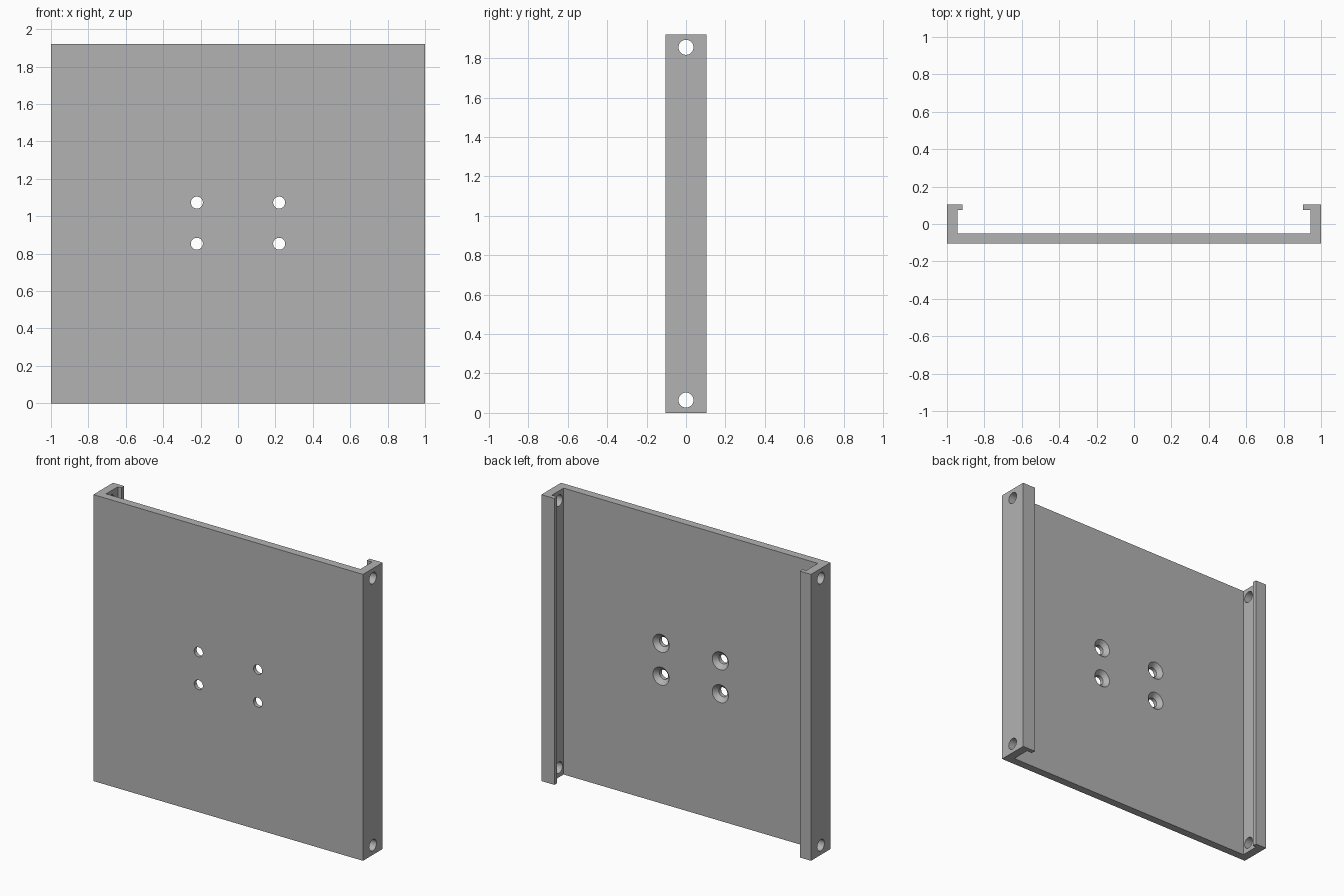
import bpy, bmesh, math
from mathutils import Matrix

cube = bpy.data.objects.get("Cube")
if cube:
    bpy.data.objects.remove(cube, do_unlink=True)

HEIGHT = 1.92
HALF_W, HALF_D = 1.0, 0.104
WALL_IN = 0.943       # inner face of the side walls
PLATE_IN = -0.05      # inner face of the plate
LIP_IN = 0.074        # inner face of the lips

grey = bpy.data.materials.new("plain_grey")
grey.use_nodes = True
colour = (0.45, 0.45, 0.45, 1)
grey.diffuse_color = colour
grey.node_tree.nodes["Principled BSDF"].inputs["Base Color"].default_value = colour


def make_object(name, bm):
    bmesh.ops.recalc_face_normals(bm, faces=bm.faces)
    mesh = bpy.data.meshes.new(name)
    bm.to_mesh(mesh)
    bm.free()
    mesh.materials.append(grey)
    obj = bpy.data.objects.new(name, mesh)
    bpy.context.collection.objects.link(obj)
    return obj


# Plate with side walls and inward lips, as one extruded channel profile
def side(sign, lip):
    return [(sign * HALF_W, -HALF_D), (sign * HALF_W, HALF_D),
            (sign * lip, HALF_D), (sign * lip, LIP_IN),
            (sign * WALL_IN, LIP_IN), (sign * WALL_IN, PLATE_IN)]


outline = side(1, 0.904) + side(-1, 0.917)[::-1]
bm = bmesh.new()
base = bm.faces.new([bm.verts.new((x, y, 0)) for x, y in outline])
top = bmesh.ops.extrude_face_region(bm, geom=[base])["geom"]
bmesh.ops.translate(bm, vec=(0, 0, HEIGHT),
                    verts=[v for v in top if isinstance(v, bmesh.types.BMVert)])
panel = make_object("mounting_panel", bm)


# Round cutters, turned to run along y or x
def cutter(name, r_start, r_end, length, axis, centre):
    bm = bmesh.new()
    turn = (Matrix.Rotation(-math.pi / 2, 4, 'X') if axis == 'Y'
            else Matrix.Rotation(math.pi / 2, 4, 'Y'))
    bmesh.ops.create_cone(bm, cap_ends=True, segments=40, radius1=r_start,
                          radius2=r_end, depth=length,
                          matrix=Matrix.Translation(centre) @ turn)
    obj = make_object(name, bm)
    obj.hide_render = True
    return obj


cutters = []
# Four countersunk screw holes in the plate
for x in (-0.22, 0.22):
    for z in (0.853, 1.073):
        cutters.append(cutter("screw_hole", 0.032, 0.032, 0.2, 'Y', (x, -0.09, z)))
        cutters.append(cutter("countersink", 0.03, 0.07, 0.04, 'Y', (x, -0.06, z)))
# Cross holes through both side walls
for z in (0.065, 1.855):
    cutters.append(cutter("cross_hole", 0.038, 0.038, 2.2, 'X', (0, 0, z)))

bpy.ops.object.select_all(action='DESELECT')
panel.select_set(True)
bpy.context.view_layer.objects.active = panel
for obj in cutters:
    mod = panel.modifiers.new(obj.name, 'BOOLEAN')
    mod.operation = 'DIFFERENCE'
    mod.solver = 'EXACT'
    mod.object = obj
    bpy.ops.object.modifier_apply(modifier=mod.name)
for obj in cutters:
    bpy.data.objects.remove(obj, do_unlink=True)

bpy.ops.object.shade_smooth_by_angle(angle=math.radians(30))
